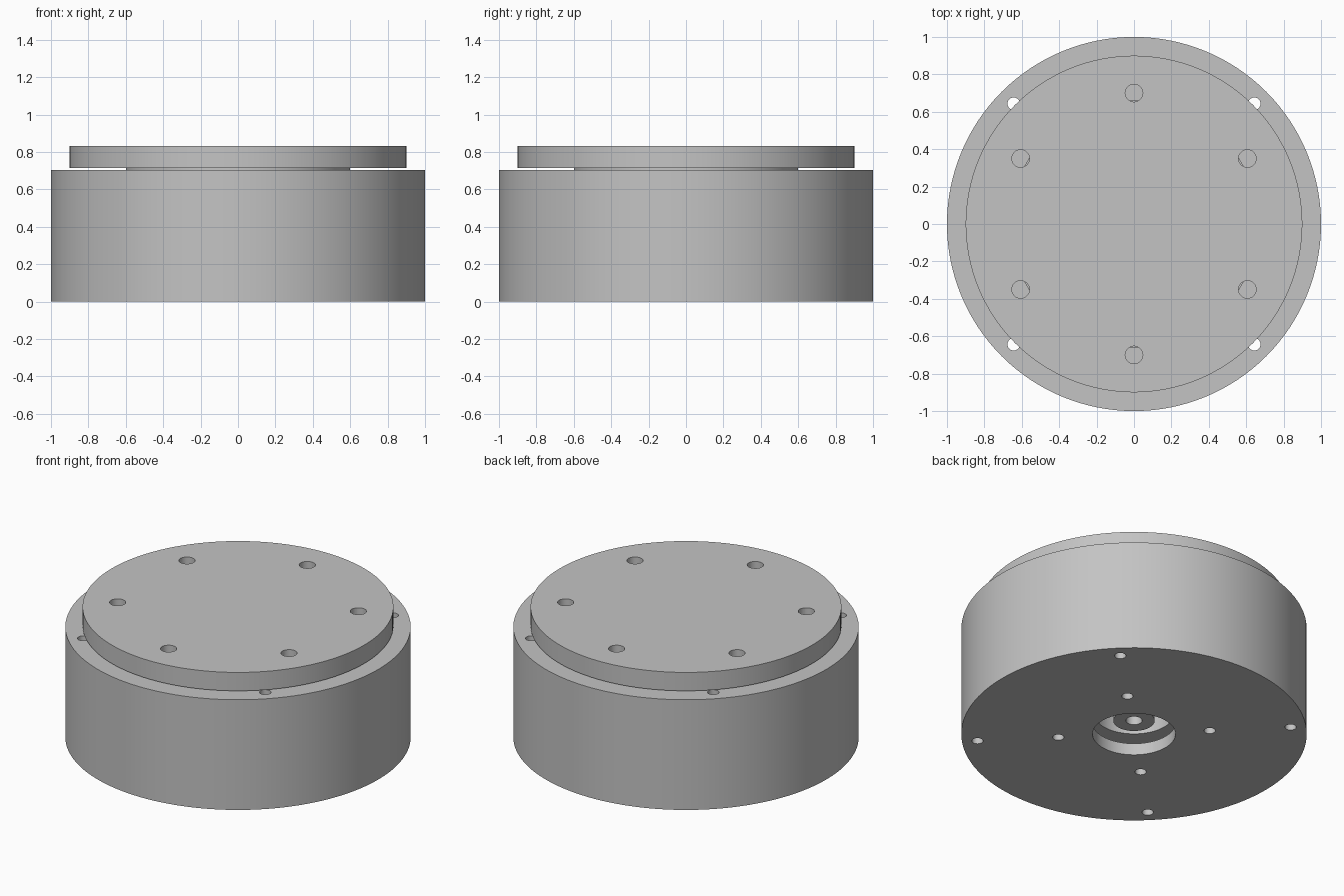
import bpy, bmesh, math

if "Cube" in bpy.data.objects:
    bpy.data.objects.remove(bpy.data.objects["Cube"])

SEGMENTS = 128

metal = bpy.data.materials.new("grey metal")
metal.diffuse_color = (0.55, 0.55, 0.55, 1)
metal.use_nodes = True
metal.node_tree.nodes["Principled BSDF"].inputs["Base Color"].default_value = metal.diffuse_color


def lathe(name, profile):
    """Revolve a closed (radius, height) profile around z."""
    bm = bmesh.new()
    verts = [bm.verts.new((r, 0, z)) for r, z in profile]
    edges = [bm.edges.new((a, b)) for a, b in zip(verts, verts[1:])]
    if profile[0][0] > 0:
        edges.append(bm.edges.new((verts[-1], verts[0])))
    bmesh.ops.spin(bm, geom=verts + edges, cent=(0, 0, 0), axis=(0, 0, 1),
                   angle=math.tau, steps=SEGMENTS, use_duplicate=False)
    bmesh.ops.remove_doubles(bm, verts=bm.verts, dist=1e-4)
    bmesh.ops.recalc_face_normals(bm, faces=bm.faces)
    mesh = bpy.data.meshes.new(name)
    bm.to_mesh(mesh)
    bm.free()
    obj = bpy.data.objects.new(name, mesh)
    bpy.context.collection.objects.link(obj)
    mesh.materials.append(metal)
    return obj


def drill(obj, count, ring, start, radius, z0, z1):
    """Cut a ring of round holes."""
    for i in range(count):
        a = math.radians(start) + math.tau * i / count
        bpy.ops.mesh.primitive_cylinder_add(
            vertices=32, radius=radius, depth=z1 - z0,
            location=(ring * math.cos(a), ring * math.sin(a), (z0 + z1) / 2))
        cutter = bpy.context.object
        cutter.data.materials.append(metal)
        mod = obj.modifiers.new("hole", 'BOOLEAN')
        mod.operation = 'DIFFERENCE'
        mod.solver = 'EXACT'
        mod.object = cutter
        bpy.context.view_layer.objects.active = obj
        bpy.ops.object.modifier_apply(modifier=mod.name)
        bpy.data.objects.remove(cutter)


def smooth(obj):
    bpy.ops.object.select_all(action='DESELECT')
    obj.select_set(True)
    bpy.context.view_layer.objects.active = obj
    bpy.ops.object.shade_smooth_by_angle(angle=math.radians(30))


# Cup-shaped housing with a bore in its floor
housing = lathe("housing", [(0.24, 0), (1, 0), (1, 0.704), (0.66, 0.704),
                            (0.66, 0.075), (0.24, 0.075)])
drill(housing, 4, 0.91, 45, 0.033, -0.1, 0.9)    # long mounting holes
drill(housing, 4, 0.44, 45, 0.033, -0.1, 0.1)    # floor holes
smooth(housing)

# Turntable: flange, hollow hub and central shaft with a blind hole
turntable = lathe("turntable", [
    (0, 0.832), (0.9, 0.832), (0.9, 0.714), (0.6, 0.714), (0.6, 0.134),
    (0.23, 0.134), (0.23, 0.65), (0.12, 0.65), (0.12, 0.09),
    (0.047, 0.09), (0.047, 0.4), (0, 0.4)])
drill(turntable, 6, 0.7, 30, 0.047, 0.68, 0.9)   # flange holes
smooth(turntable)
